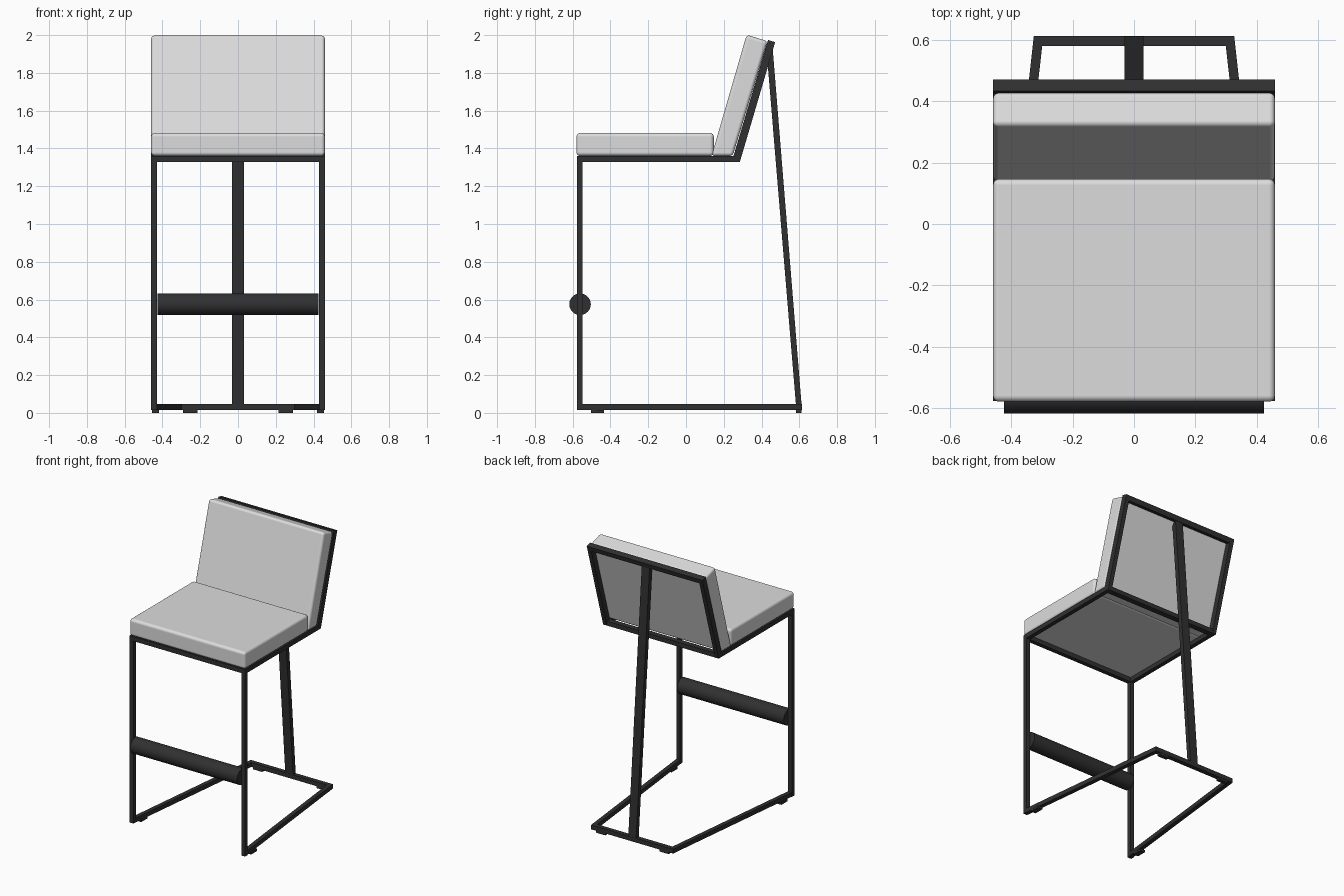
import bpy, bmesh, math
from mathutils import Vector

if "Cube" in bpy.data.objects:
    bpy.data.objects.remove(bpy.data.objects["Cube"])


def material(name, value):
    m = bpy.data.materials.new(name)
    m.diffuse_color = (value, value, value, 1)
    m.use_nodes = True
    m.node_tree.nodes["Principled BSDF"].inputs["Base Color"].default_value = m.diffuse_color
    return m


FABRIC = material("light grey fabric", 0.72)
METAL = material("black metal", 0.03)


def prism(name, profile, lo, hi, axis, mat):
    """Extrude a 2D profile: (y, z) along x, or (x, y) along z."""
    def place(p, t):
        return (t, p[0], p[1]) if axis == "x" else (p[0], p[1], t)
    bm = bmesh.new()
    a = [bm.verts.new(place(p, lo)) for p in profile]
    b = [bm.verts.new(place(p, hi)) for p in profile]
    n = len(profile)
    bm.faces.new(a)
    bm.faces.new(b)
    for i in range(n):
        j = (i + 1) % n
        bm.faces.new((a[i], a[j], b[j], b[i]))
    bmesh.ops.recalc_face_normals(bm, faces=bm.faces)
    me = bpy.data.meshes.new(name)
    bm.to_mesh(me)
    bm.free()
    ob = bpy.data.objects.new(name, me)
    bpy.context.collection.objects.link(ob)
    me.materials.append(mat)
    return ob


def box(name, x, y, z, mat=METAL):
    return prism(name, [(x[0], y[0]), (x[1], y[0]), (x[1], y[1]), (x[0], y[1])],
                 z[0], z[1], "z", mat)


def soften(ob, width):
    bev = ob.modifiers.new("soft edges", "BEVEL")
    bev.width = width
    bev.segments = 4
    bev.limit_method = "ANGLE"
    bev.angle_limit = math.radians(30)
    bev.harden_normals = True
    for p in ob.data.polygons:
        p.use_smooth = True


W, T = 0.46, 0.03            # half width, tube thickness
F, R = -0.577, 0.285         # front and rear of the seat frame

# Cushions
soften(box("seat_cushion", (-W, W), (-0.58, 0.147), (1.36, 1.482), FABRIC), 0.02)
soften(prism("back_cushion", [(0.135, 1.36), (0.247, 1.36), (0.432, 1.968), (0.321, 2.002)],
             -W, W, "x", FABRIC), 0.018)

# Seat frame cross bars
box("seat_front_bar", (-W, W), (F, F + T), (1.328, 1.36))
box("seat_rear_bar", (-W, W), (R - T - 0.01, R), (1.328, 1.36))

# Tilted top bar of the back frame
d = Vector((0.185, 0.635)).normalized()
top_out = Vector((0.472, 1.963))
top_in = Vector((0.434, 1.974))
prism("back_top_bar", [top_in, top_out, top_out - d * 0.035, top_in - d * 0.035],
      -W, W, "x", METAL)

for side, s in (("left", -1), ("right", 1)):
    x = sorted((s * W, s * (W - T)))
    box(side + "_front_leg", x, (F, F + T), (0.015, 1.345))
    box(side + "_seat_rail", x, (F + T, R), (1.328, 1.36))
    prism(side + "_back_upright", [(0.247, 1.345), (R, 1.328), top_out, top_in],
          x[0], x[1], "x", METAL)
    # Base rail tapering towards the rear
    prism(side + "_base_rail", [(s * W, F), (s * 0.327, 0.613),
                                (s * 0.296, 0.613), (s * (W - T), F)],
          0.015, 0.046, "z", METAL)
    # Floor pads
    xf = sorted((s * 0.456, s * 0.418))
    box(side + "_front_pad", xf, (-0.503, -0.433), (0, 0.016))
    xr = sorted((s * 0.29, s * 0.215))
    box(side + "_rear_pad", xr, (0.583, 0.611), (0, 0.016))

# Rear base bar and sloping centre post
box("base_rear_bar", (-0.327, 0.327), (0.581, 0.613), (0.015, 0.046))
prism("rear_post", [(0.583, 0.03), (0.613, 0.03), (0.458, 1.94), (0.428, 1.9)],
      -0.031, 0.031, "x", METAL)

# Round footrest between the front legs
ring = [(-0.561 + 0.057 * math.cos(math.tau * i / 40),
         0.575 + 0.057 * math.sin(math.tau * i / 40)) for i in range(40)]
foot = prism("footrest", ring, -0.425, 0.425, "x", METAL)
bpy.context.view_layer.objects.active = foot
foot.select_set(True)
bpy.ops.object.shade_smooth_by_angle(angle=math.radians(35))
